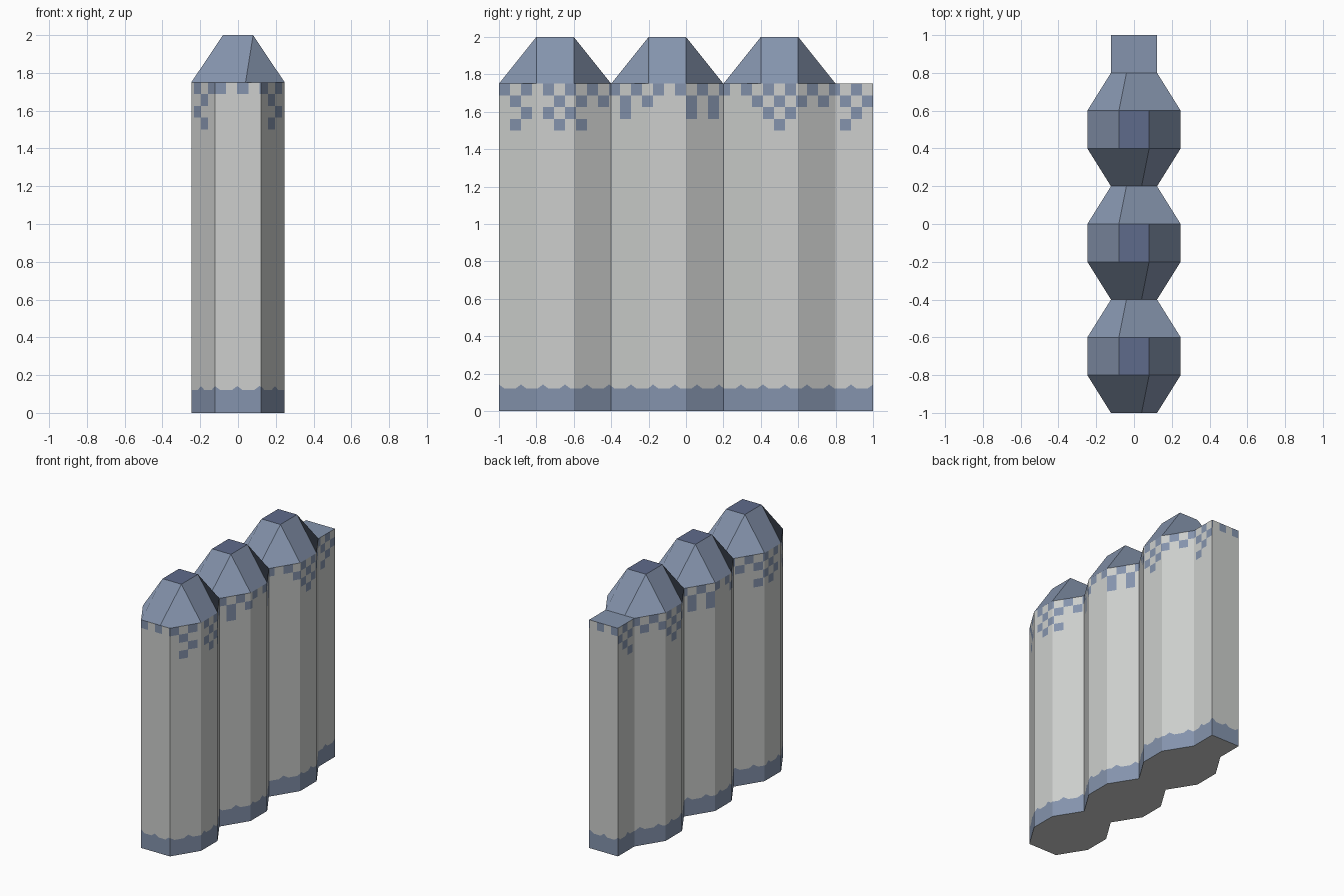
import bpy, bmesh, math

if "Cube" in bpy.data.objects:
    bpy.data.objects.remove(bpy.data.objects["Cube"])

WALL_TOP, TOP = 1.75, 2.0
NARROW, WIDE = 0.122, 0.247
CELL = 2 / 34
LEVELS = [1.5, 1.5625, 1.625, 1.6875, WALL_TOP]


def material(name, hexcode):
    def lin(c):
        c /= 255
        return c / 12.92 if c < 0.04045 else ((c + 0.055) / 1.055) ** 2.4
    m = bpy.data.materials.new(name)
    m.diffuse_color = [lin(int(hexcode[i:i + 2], 16)) for i in (0, 2, 4)] + [1]
    m.use_nodes = True
    m.node_tree.nodes["Principled BSDF"].inputs["Base Color"].default_value = m.diffuse_color
    return m


STONE = material("pale grey", "CDCFCD")
BLUE = material("slate blue", "8594AD")
DARK = material("deep blue", "5F6B8B")


def make_object(name, bm, mats):
    bmesh.ops.remove_doubles(bm, verts=bm.verts, dist=0.0002)
    me = bpy.data.meshes.new(name)
    bm.to_mesh(me)
    bm.free()
    for m in mats:
        me.materials.append(m)
    ob = bpy.data.objects.new(name, me)
    bpy.context.collection.objects.link(ob)
    return ob


# Speckle rule: checkered upper rows, with a few lower drips on the long sides
ROW3 = {2, 4, 6, 11, 17, 19, 24, 26, 32}
ROW4 = {1, 5, 7, 25, 31}
ROW2_GAPS = {3, 15, 21}


def speckled(row, cell, is_end):
    if row == 0:
        return cell % 2 == 0
    if is_end:
        return False
    if row == 1:
        return cell % 2 == 1 and cell not in ROW2_GAPS
    return cell in (ROW3 if row == 2 else ROW4)


def wave(s):
    return 0.12 + 0.022 * max(0, math.cos(math.pi * s / CELL)) ** 2


# Fluted wall: outline of three bulges and a narrow end stub
right = []
for k in range(3):
    y = -1 + 0.6 * k
    right += [(NARROW, y), (WIDE, y + 0.2), (WIDE, y + 0.4)]
right += [(NARROW, 0.8), (NARROW, 1.0)]
outline = right + [(-x, y) for x, y in reversed(right)]

bm = bmesh.new()
bottom = []
for n, a in enumerate(outline):
    b = outline[(n + 1) % len(outline)]
    axis = 0 if abs(a[1] - b[1]) < 1e-6 else 1
    is_end = axis == 0
    start = -NARROW if is_end else -1
    lo, hi = sorted((a[axis], b[axis]))
    # split at half-cell steps so the speckles and waves are cut faces
    cuts = [start + i * CELL / 2 for i in range(70)]
    cuts = [lo] + [c for c in cuts if lo + 0.001 < c < hi - 0.001] + [hi]
    if a[axis] > b[axis]:
        cuts.reverse()

    def point(c):
        t = (c - a[axis]) / (b[axis] - a[axis])
        return a[0] + (b[0] - a[0]) * t, a[1] + (b[1] - a[1]) * t

    for c0, c1 in zip(cuts, cuts[1:]):
        p, q = point(c0), point(c1)
        cell = int(((c0 + c1) / 2 - start) / CELL)
        z0 = [0, wave(c0 - start)] + LEVELS
        z1 = [0, wave(c1 - start)] + LEVELS
        bottom.append(p)
        for i in range(len(z0) - 1):
            f = bm.faces.new([bm.verts.new(v) for v in (
                (*p, z0[i]), (*q, z1[i]), (*q, z1[i + 1]), (*p, z0[i + 1]))])
            row = 5 - i
            f.material_index = int(i == 0 or (
                row < 4 and speckled(row, cell, is_end)))

# underside and the flat top of the stub
bm.faces.new([bm.verts.new((x, y, 0)) for x, y in reversed(bottom)])
stub = bm.faces.new([bm.verts.new((x, y, WALL_TOP)) for x, y in (
    (-NARROW, 0.8), (NARROW, 0.8), (NARROW, 1), (-NARROW, 1))])
stub.material_index = 1
make_object("fluted_wall", bm, [STONE, BLUE])

# Faceted caps, each half repeated with a half turn
for k in range(3):
    cy = -0.7 + 0.6 * k
    bm = bmesh.new()
    for s in (1, -1):
        def face(pts):
            bm.faces.new([bm.verts.new((s * x, cy + s * y, z)) for x, y, z in pts])
        face([(-WIDE, -0.1, WALL_TOP), (-NARROW, -0.3, WALL_TOP), (0.04, -0.3, WALL_TOP),
              (0.08, -0.1, TOP), (-0.08, -0.1, TOP)])
        face([(0.04, -0.3, WALL_TOP), (NARROW, -0.3, WALL_TOP),
              (WIDE, -0.1, WALL_TOP), (0.08, -0.1, TOP)])
        face([(WIDE, -0.1, WALL_TOP), (WIDE, 0.1, WALL_TOP),
              (0.08, 0.1, TOP), (0.08, -0.1, TOP)])
    lid = bm.faces.new([bm.verts.new((x, cy + y, TOP)) for x, y in (
        (-0.08, -0.1), (0.08, -0.1), (0.08, 0.1), (-0.08, 0.1))])
    lid.material_index = 1
    make_object(f"cap_{k + 1}", bm, [BLUE, DARK])
